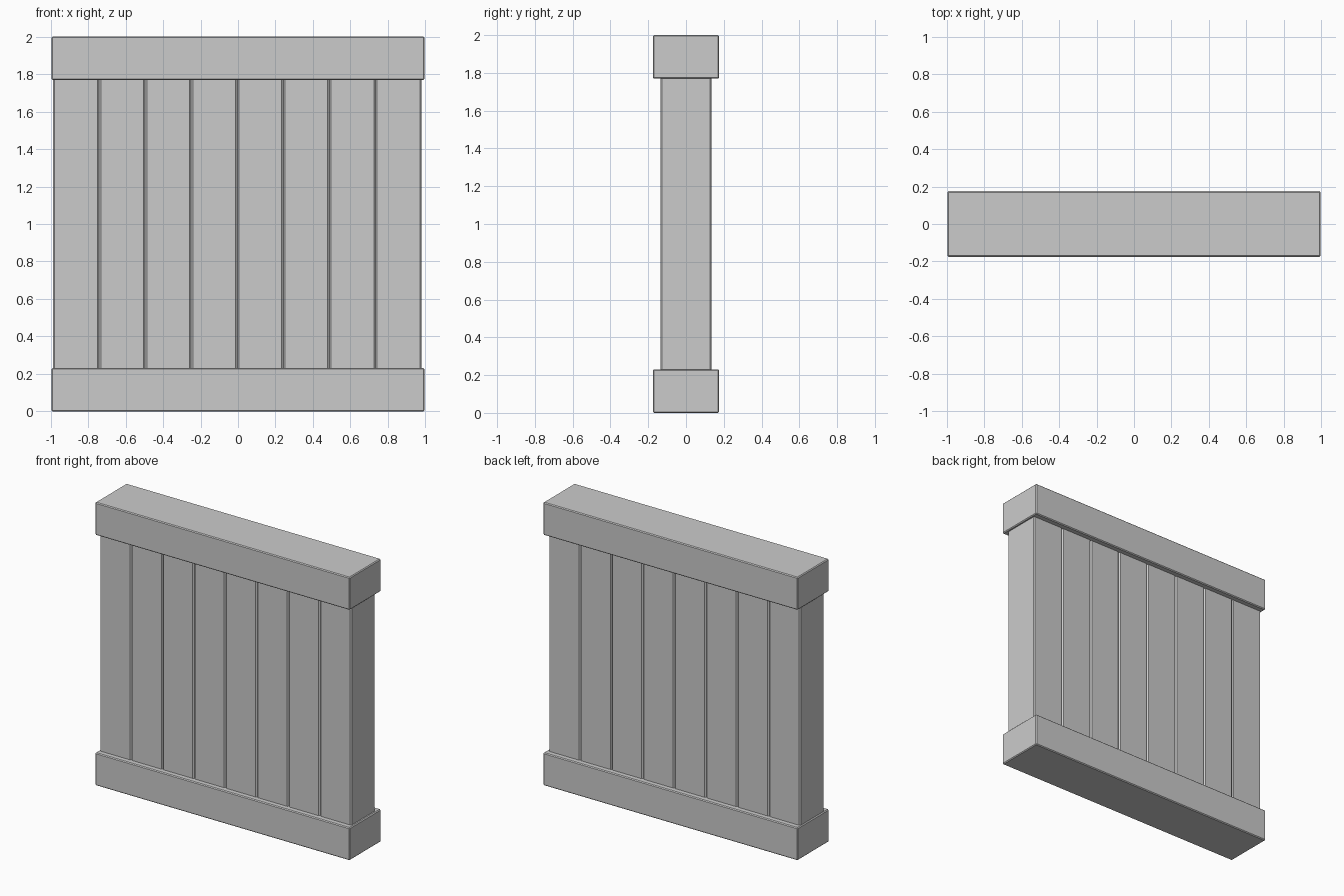
import bpy, bmesh

if "Cube" in bpy.data.objects:
    bpy.data.objects.remove(bpy.data.objects["Cube"])


def beveled_box(name, lo, hi, bevel):
    """Box between two corners with a single-segment chamfer on every edge."""
    bm = bmesh.new()
    bmesh.ops.create_cube(bm, size=1)
    for v in bm.verts:
        for i in range(3):
            v.co[i] = lo[i] if v.co[i] < 0 else hi[i]
    bmesh.ops.bevel(bm, geom=bm.edges[:], offset=bevel, segments=1,
                    affect='EDGES', profile=0.5)
    mesh = bpy.data.meshes.new(name)
    bm.to_mesh(mesh)
    bm.free()
    obj = bpy.data.objects.new(name, mesh)
    bpy.context.collection.objects.link(obj)
    return obj


# Top and bottom rails
RAIL_X, RAIL_Y, RAIL_H = 0.995, 0.175, 0.231
for name, z in (("bottom_rail", 0), ("top_rail", 2 - RAIL_H)):
    beveled_box(name, (-RAIL_X, -RAIL_Y, z), (RAIL_X, RAIL_Y, z + RAIL_H), 0.006)

# Vertical planks, side by side so the chamfers form V grooves
COUNT, START, PITCH = 8, -0.987, 0.2458
for i in range(COUNT):
    x = START + i * PITCH
    beveled_box(f"plank_{i + 1}", (x, -0.136, RAIL_H - 0.012),
                (x + PITCH, 0.136, 2 - RAIL_H + 0.012), 0.009)
